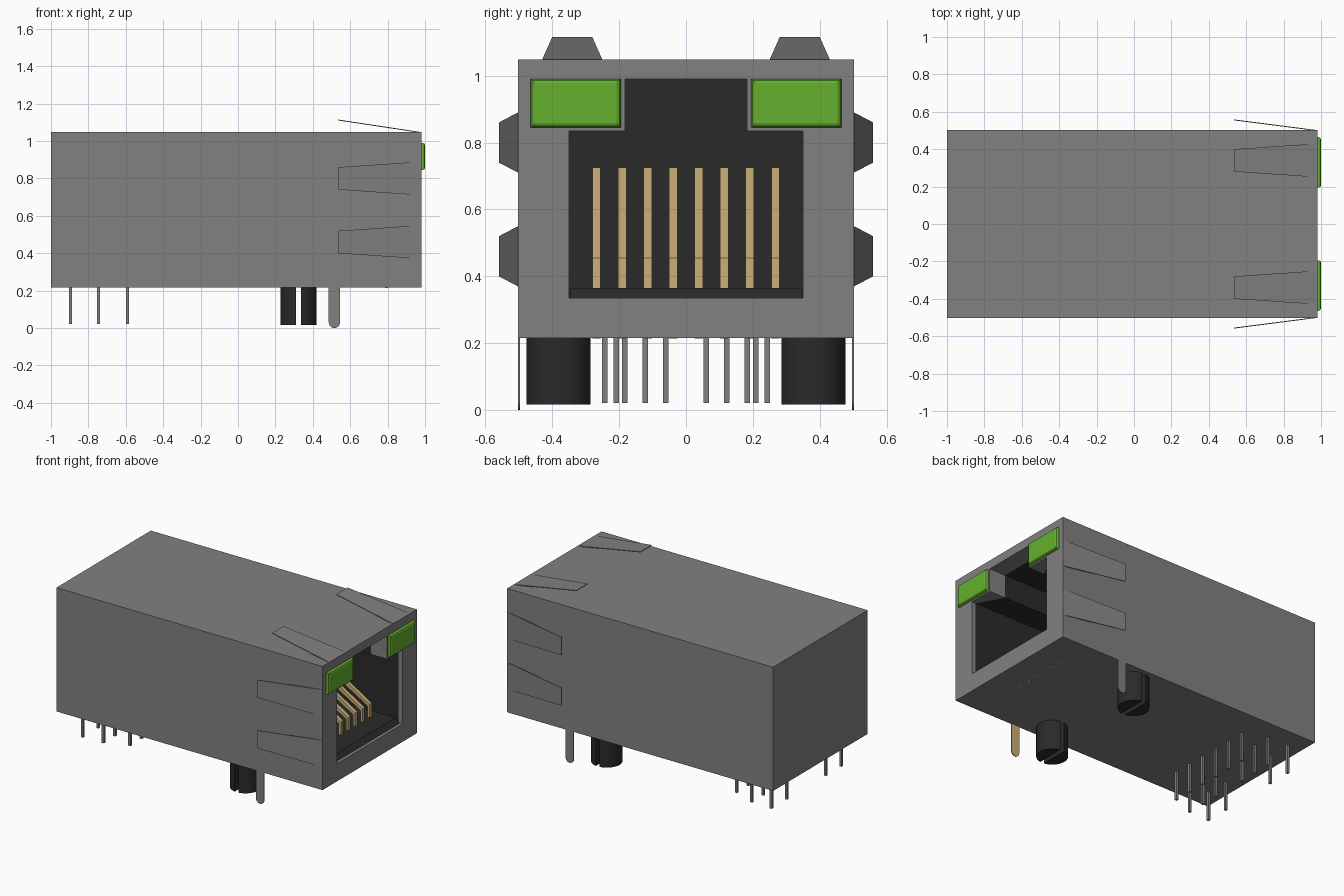
import bpy, bmesh
from math import cos, sin, pi, asin

cube = bpy.data.objects.get("Cube")
if cube:
    bpy.data.objects.remove(cube)


def material(name, rgb):
    m = bpy.data.materials.new(name)
    m.use_nodes = True
    m.diffuse_color = (*rgb, 1)
    m.node_tree.nodes["Principled BSDF"].inputs["Base Color"].default_value = (*rgb, 1)
    return m


GREY = material("shield grey", (0.22, 0.22, 0.22))
BLACK = material("plastic black", (0.023, 0.023, 0.023))
GREEN = material("lamp green", (0.13, 0.44, 0.027))
GOLD = material("contact gold", (0.59, 0.43, 0.19))


def finish(name, bm, mats, smooth=False):
    bmesh.ops.recalc_face_normals(bm, faces=bm.faces)
    me = bpy.data.meshes.new(name)
    bm.to_mesh(me)
    bm.free()
    for m in mats:
        me.materials.append(m)
    ob = bpy.data.objects.new(name, me)
    bpy.context.collection.objects.link(ob)
    if smooth:
        bpy.ops.object.select_all(action='DESELECT')
        ob.select_set(True)
        bpy.context.view_layer.objects.active = ob
        bpy.ops.object.shade_smooth_by_angle()
    return ob


def skin(bm, a, b, index=0):
    # Side walls between two matching rings of vertices
    for i in range(len(a)):
        j = (i + 1) % len(a)
        bm.faces.new((a[i], a[j], b[j], b[i])).material_index = index


def loft(name, rings, *mats, smooth=False):
    # Closed solid through a list of rings
    bm = bmesh.new()
    loops = [[bm.verts.new(p) for p in ring] for ring in rings]
    for a, b in zip(loops, loops[1:]):
        skin(bm, a, b)
    bm.faces.new(loops[0])
    bm.faces.new(loops[-1])
    return finish(name, bm, mats, smooth)


def rect(u0, u1, v0, v1):
    return [(u0, v0), (u1, v0), (u1, v1), (u0, v1)]


def at_x(x, pts):
    return [(x, y, z) for y, z in pts]


def at_y(y, pts):
    return [(x, y, z) for x, z in pts]


def at_z(z, pts):
    return [(x, y, z) for x, y in pts]


BACK, FRONT, BASE, TOP, HALF = -1.0, 0.98, 0.216, 1.048, 0.502

# Shielded housing with a stepped plug opening
half = [(0.35, 0.335), (0.35, 0.835), (0.183, 0.835), (0.183, 0.99)]
opening = half + [(-y, z) for y, z in reversed(half)]
shell = rect(-HALF, HALF, BASE, TOP)
bm = bmesh.new()


def ring(x, pts):
    return [bm.verts.new(p) for p in at_x(x, pts)]


back, front = ring(BACK, shell), ring(FRONT, shell)
mouth, lip, depth = ring(FRONT, opening), ring(0.95, opening), ring(0.2, opening)
for v in lip:
    if abs(v.co.y) < 0.2:
        v.co.x = 0.86  # the metal lip runs deeper in the latch slot
bm.faces.new(back)
skin(bm, back, front)
skin(bm, mouth, lip)
skin(bm, lip, depth, 1)
bm.faces.new(depth).material_index = 1
edges = [bm.edges.get((r[i], r[i - 1])) for r in (front, mouth) for i in range(len(r))]
bmesh.ops.triangle_fill(bm, edges=edges, use_beauty=True)
finish("housing", bm, [GREY, BLACK])

# Raised floor inside the opening
floor_profile = [(0.21, 0.336), (0.96, 0.336), (0.93, 0.365), (0.21, 0.365)]
loft("socket_floor", [at_y(-0.345, floor_profile), at_y(0.345, floor_profile)], BLACK)

# Eight bent spring contacts
contact = [(0.80, 0.215), (0.80, 0.455), (0.36, 0.725),
           (0.34, 0.70), (0.785, 0.44), (0.785, 0.215)]
for i in range(8):
    y = (i - 3.5) * 0.0764
    loft(f"contact_{i + 1}", [at_y(y - 0.0125, contact), at_y(y + 0.0125, contact)], GOLD)

for s, side in ((1, "left"), (-1, "right")):
    # Indicator lamp with a rounded-over rim
    def lamp_ring(x, d):
        return [(x, s * y, z) for y, z in rect(0.195 + d, 0.464 - d, 0.845 + d, 0.99 - d)]

    loft(f"{side}_lamp", [lamp_ring(0.97, 0), lamp_ring(0.988, 0),
                          lamp_ring(0.996, 0.004), lamp_ring(1.0, 0.012)], GREEN)

    # Split locating post
    for h, part in ((1, "front"), (-1, "rear")):
        r, gap = 0.096, 0.014
        a = pi / 2 - asin(gap / r)
        pts = [(0.323 + h * r * cos(t), s * 0.381 + r * sin(t))
               for t in (-a + 2 * a * k / 16 for k in range(17))]
        loft(f"{side}_post_{part}", [at_z(0.017, pts), at_z(BASE + 0.005, pts)], BLACK, smooth=True)

    # Rounded ground tab, gold on its inner face
    r = 0.03
    pts = [(0.515 + r, BASE + 0.02)]
    pts += [(0.515 + r * cos(t), r - r * sin(t)) for t in (pi * k / 10 for k in range(11))]
    pts += [(0.515 - r, BASE + 0.02)]
    tab = loft(f"{side}_ground_tab", [at_y(s * HALF, pts), at_y(s * (HALF - 0.006), pts)], GREY, GOLD)
    for p in tab.data.polygons:
        if p.normal.y * s < -0.9:
            p.material_index = 1

    # Flared side springs
    t = 0.005

    def spring(offset, c):
        return [(FRONT, HALF + offset, c - 0.09), (FRONT, HALF + offset, c + 0.09),
                (0.535, 0.559 + offset, c + 0.06), (0.535, 0.559 + offset, c - 0.06)]

    for c, level in ((0.80, "upper"), (0.46, "lower")):
        loft(f"{side}_{level}_spring",
             [[(x, s * w, z) for x, w, z in spring(o, c)] for o in (0, -t)], GREY)

    # Flared top spring
    loft(f"{side}_top_spring",
         [[(x, s * y, w + TOP - HALF + (0.01 if x < 0.9 else 0)) for x, w, y in spring(o, 0.34)]
          for o in (0, -t)], GREY)

    # Square solder pins in three staggered rows
    rows = ((-0.59, (0.061, 0.183, 0.305)), (-0.745, (0.122, 0.243, 0.365)), (-0.895, (0.208, 0.37)))
    w = 0.008
    for n, (x, places) in enumerate(rows):
        for m, y in enumerate(places):
            pts = rect(x - w, x + w, s * y - w, s * y + w)
            loft(f"{side}_pin_{n + 1}_{m + 1}", [at_z(0.022, pts), at_z(BASE + 0.005, pts)], GREY)
